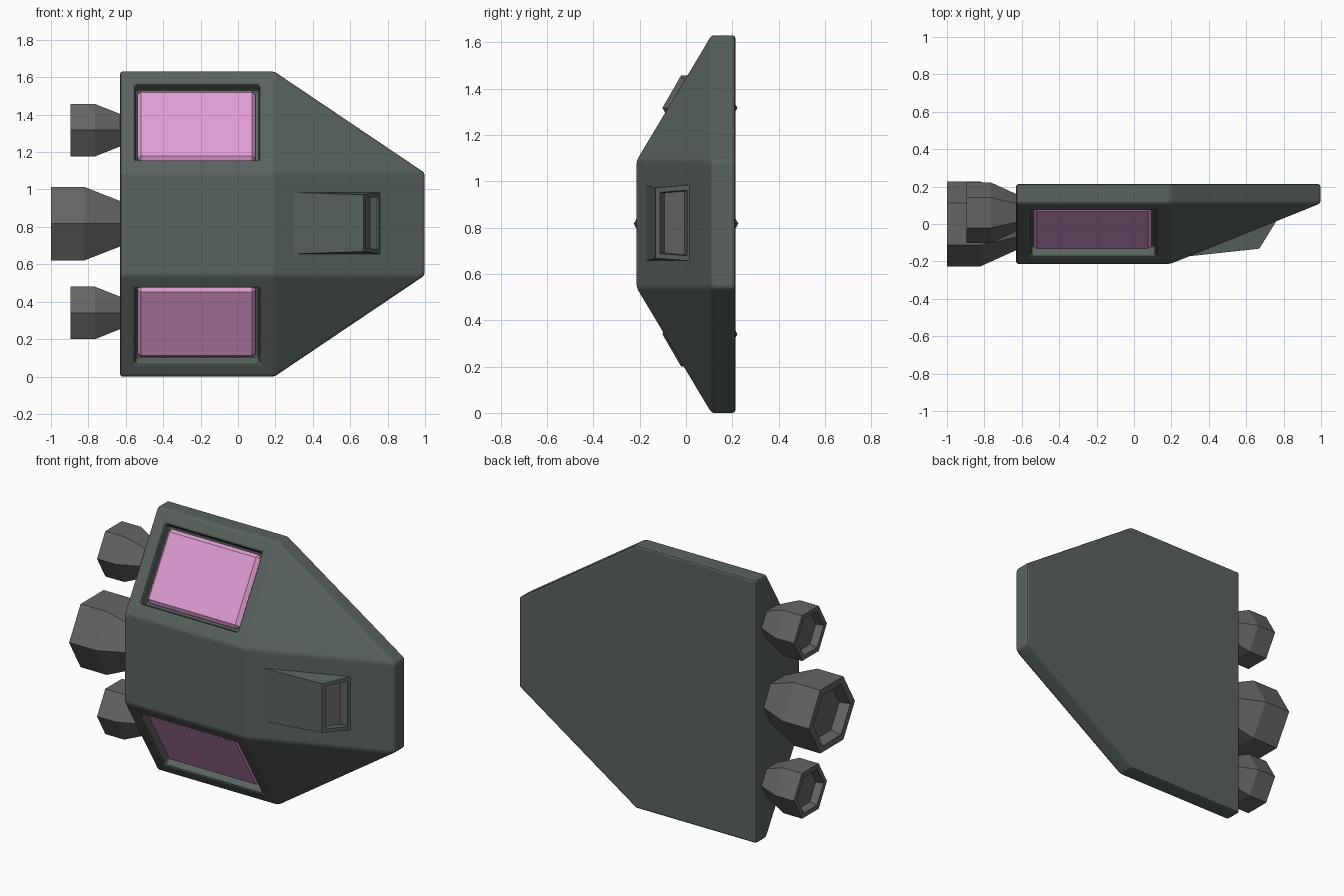
import bpy, bmesh
from math import sin, cos, pi, atan2
from mathutils import Vector

if "Cube" in bpy.data.objects:
    bpy.data.objects.remove(bpy.data.objects["Cube"])

MID = 0.815          # z of the hull's mirror plane


def material(name, rgb):
    m = bpy.data.materials.new(name)
    m.diffuse_color = (*rgb, 1)
    m.use_nodes = True
    m.node_tree.nodes["Principled BSDF"].inputs["Base Color"].default_value = m.diffuse_color
    return m


HULL = material("hull_green_grey", (0.10, 0.125, 0.11))
METAL = material("engine_grey", (0.13, 0.13, 0.13))
GLASS = material("pink_glass", (0.75, 0.34, 0.65))


def finish(bm, name, mats, bevel=0, segments=1):
    bmesh.ops.recalc_face_normals(bm, faces=bm.faces)
    me = bpy.data.meshes.new(name)
    bm.to_mesh(me)
    bm.free()
    ob = bpy.data.objects.new(name, me)
    bpy.context.collection.objects.link(ob)
    for m in mats:
        me.materials.append(m)
    if bevel:
        b = ob.modifiers.new("edge_bevel", 'BEVEL')
        b.width, b.segments = bevel, segments
        b.limit_method, b.angle_limit = 'ANGLE', 0.3
    return ob


def recess(bm, face, margin, depth, taper=0.002):
    """Inset a face, then push it inwards to make a pocket."""
    bmesh.ops.inset_individual(bm, faces=[face], thickness=margin, use_even_offset=True)
    bmesh.ops.inset_individual(bm, faces=[face], thickness=taper, depth=-depth,
                               use_even_offset=True)


# Hull: flat back, vertical rim, sloped front up to a plateau
bm = bmesh.new()
for s in (-1, 1):
    for x, h in ((-0.63, 0.815), (0.195, 0.815), (0.997, 0.275)):
        for y in (0.11, 0.213):
            bm.verts.new((x, y, MID + s * h))
    for x in (-0.63, 0.195):
        bm.verts.new((x, -0.213, MID + s * 0.275))
bmesh.ops.convex_hull(bm, input=bm.verts)
bmesh.ops.dissolve_limit(bm, angle_limit=0.02, verts=bm.verts, edges=bm.edges)
bmesh.ops.recalc_face_normals(bm, faces=bm.faces)
bm.normal_update()
# Window pockets in the two side slopes
slopes = [f for f in bm.faces if abs(f.normal.x) < 0.01
          and f.normal.y < -0.5 and abs(f.normal.z) > 0.3]
for f in slopes:
    recess(bm, f, 0.08, 0.06)
finish(bm, "hull", [HULL], 0.012, 2)

# Window panes sitting in the pockets
angle = atan2(0.54, 0.323)
for name, s in (("upper_window", 1), ("lower_window", -1)):
    bm = bmesh.new()
    bmesh.ops.create_cube(bm, size=1)
    bmesh.ops.scale(bm, vec=(0.632, 0.436, 0.06), verts=bm.verts)
    ob = finish(bm, name, [GLASS], 0.02)
    normal = Vector((0, -sin(angle), s * cos(angle)))
    ob.location = Vector((-0.222, -0.051, MID + s * 0.545)) - normal * 0.052
    ob.rotation_euler.x = angle if s > 0 else pi - angle

# Nose scoop: wedge on the nose slope with a recessed opening
bm = bmesh.new()
profile = [(0.28, -0.174, 0.165), (0.67, -0.132, 0.152), (0.765, 0.022, 0.165)]
sides = [[bm.verts.new((x, y, MID + 0.005 + s * w)) for x, y, w in profile]
         for s in (-1, 1)]
for side in sides:
    bm.faces.new(side)
walls = []
for i in range(3):
    j = (i + 1) % 3
    walls.append(bm.faces.new((sides[0][i], sides[0][j], sides[1][j], sides[1][i])))
bmesh.ops.recalc_face_normals(bm, faces=bm.faces)
bm.normal_update()
recess(bm, walls[1], 0.022, 0.035)
walls[1].material_index = 1
finish(bm, "nose_scoop", [HULL, METAL])


# Engines: six-sided nozzles, lathed along x with a hollow mouth
def engine(name, y, z, r, neck, x_end, x_wide):
    bm = bmesh.new()
    rings = []
    for x, rad in ((-0.60, neck * 0.95), (-0.625, neck), (x_wide, r), (x_end, r),
                   (x_end, r * 0.8), (x_end + r * 0.28, r * 0.72)):
        rings.append([bm.verts.new((x, y + rad * cos(k * pi / 3), z + rad * sin(k * pi / 3)))
                      for k in range(6)])
    for a, b in zip(rings, rings[1:]):
        for k in range(6):
            n = (k + 1) % 6
            bm.faces.new((a[k], a[n], b[n], b[k]))
    bm.faces.new(rings[0])
    bm.faces.new(rings[-1])
    finish(bm, name, [METAL])


engine("main_engine", 0, 0.817, 0.226, 0.138, -1.0, -0.82)
engine("upper_engine", 0.06, 1.317, 0.162, 0.098, -0.895, -0.765)
engine("lower_engine", 0.06, 0.34, 0.162, 0.098, -0.895, -0.765)
